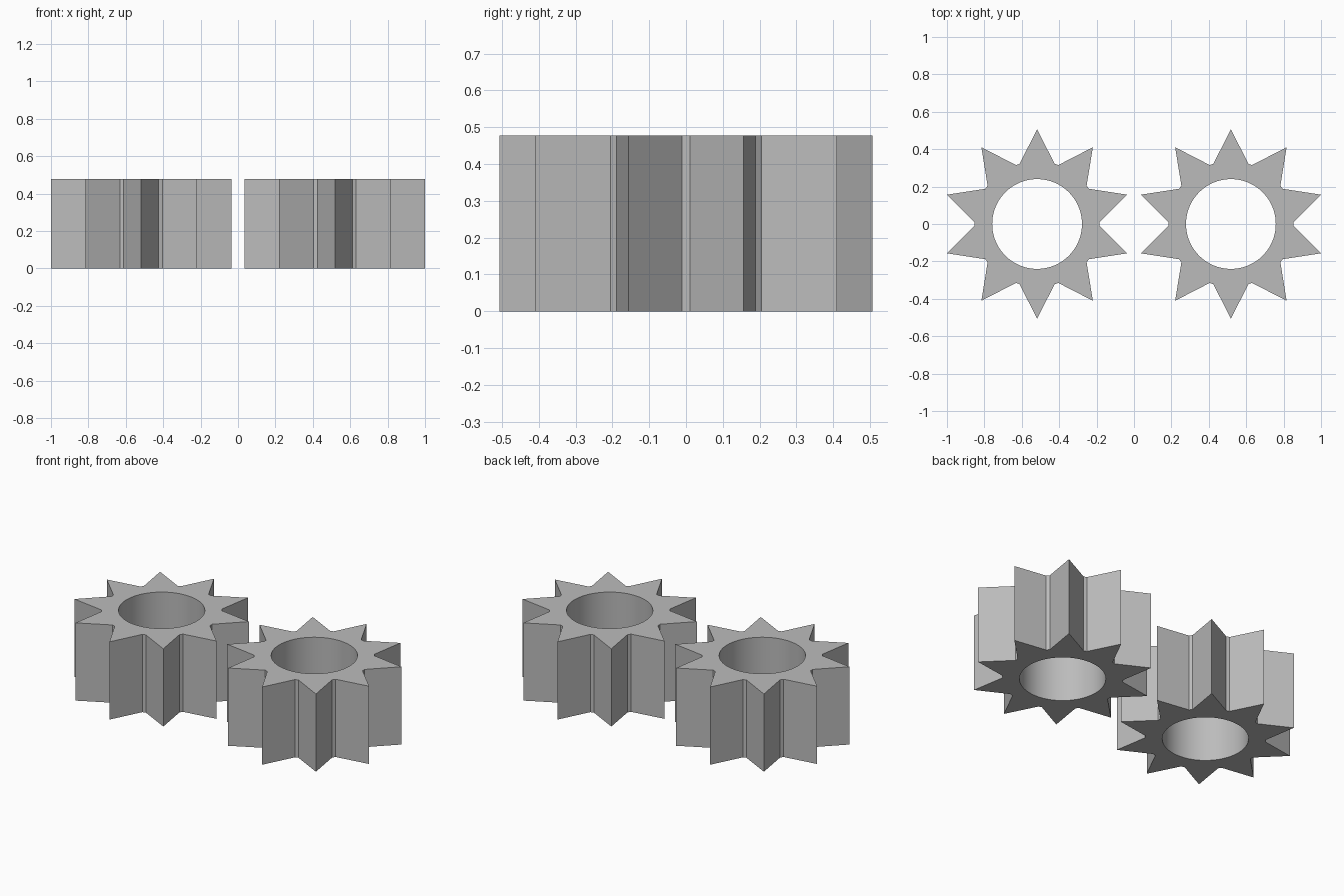
import bpy, bmesh
from math import cos, sin, pi, radians

if "Cube" in bpy.data.objects:
    bpy.data.objects.remove(bpy.data.objects["Cube"], do_unlink=True)

TEETH = 10
TIP, ROOT, BORE = 0.507, 0.335, 0.24
HEIGHT = 0.477
SPACING = 0.518
ROOT_HALF = radians(1.8)   # half the angle of the narrow land between teeth

grey = bpy.data.materials.new("plain grey")
grey.use_nodes = True
colour = (0.5, 0.5, 0.5, 1)
grey.diffuse_color = colour
grey.node_tree.nodes["Principled BSDF"].inputs["Base Color"].default_value = colour


def polar(r, a):
    return (r * cos(a), r * sin(a), 0)


def add_loop(bm, points):
    verts = [bm.verts.new(p) for p in points]
    return [bm.edges.new((v, verts[(i + 1) % len(verts)])) for i, v in enumerate(verts)]


def gear(name, x):
    # Toothed outline: pointed tips with a narrow land in each valley
    pitch = 2 * pi / TEETH
    outline = []
    for i in range(TEETH):
        tip = pi / 2 + i * pitch
        outline += [polar(ROOT, tip - pitch / 2 + ROOT_HALF),
                    polar(TIP, tip),
                    polar(ROOT, tip + pitch / 2 - ROOT_HALF)]
    bore = [polar(BORE, 2 * pi * i / 80) for i in range(80)]

    # Fill between outline and bore, then raise to full height
    bm = bmesh.new()
    edges = add_loop(bm, outline) + add_loop(bm, bore)
    bmesh.ops.triangle_fill(bm, edges=edges, use_beauty=True)
    raised = bmesh.ops.extrude_face_region(bm, geom=bm.faces[:], use_keep_orig=True)
    top = [g for g in raised["geom"] if isinstance(g, bmesh.types.BMVert)]
    bmesh.ops.translate(bm, verts=top, vec=(0, 0, HEIGHT))
    bmesh.ops.recalc_face_normals(bm, faces=bm.faces[:])
    mesh = bpy.data.meshes.new(name)
    bm.to_mesh(mesh)
    bm.free()

    mesh.materials.append(grey)
    obj = bpy.data.objects.new(name, mesh)
    obj.location.x = x
    bpy.context.collection.objects.link(obj)

    # Smooth bore, crisp teeth
    bpy.ops.object.select_all(action='DESELECT')
    obj.select_set(True)
    bpy.context.view_layer.objects.active = obj
    bpy.ops.object.shade_smooth_by_angle(angle=radians(20))


gear("left_gear", SPACING)
gear("right_gear", -SPACING)
